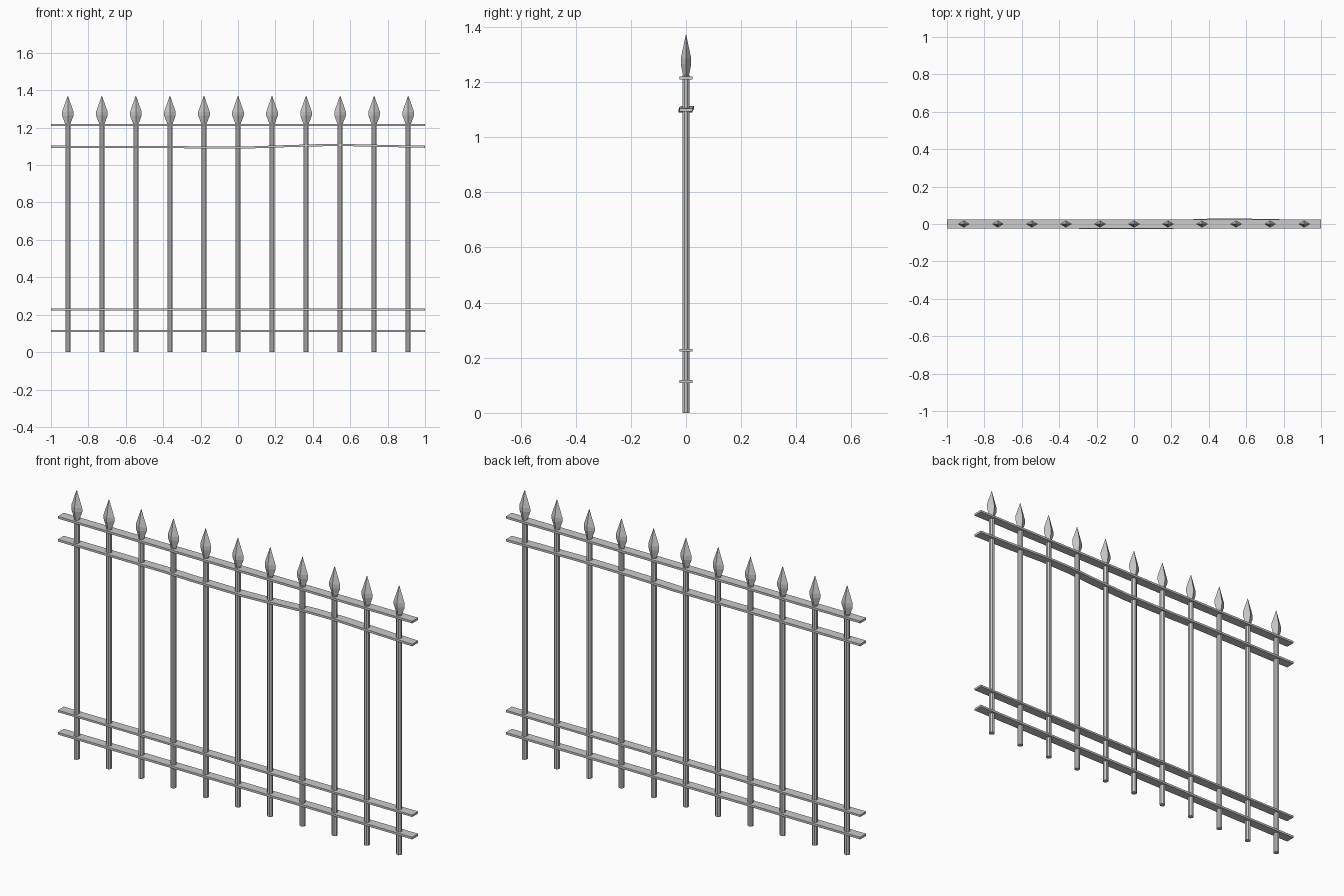
import bpy, bmesh, math

if "Cube" in bpy.data.objects:
    bpy.data.objects.remove(bpy.data.objects["Cube"])

def make_object(name, bm):
    bmesh.ops.recalc_face_normals(bm, faces=bm.faces)
    mesh = bpy.data.meshes.new(name)
    bm.to_mesh(mesh)
    bm.free()
    obj = bpy.data.objects.new(name, mesh)
    bpy.context.collection.objects.link(obj)
    return obj

def loft(name, rings):
    """Join equal-sized rings of points with quads and cap both ends."""
    bm = bmesh.new()
    loops = [[bm.verts.new(p) for p in ring] for ring in rings]
    for a, b in zip(loops, loops[1:]):
        n = len(a)
        for i in range(n):
            bm.faces.new((a[i], a[(i + 1) % n], b[(i + 1) % n], b[i]))
    bm.faces.new(loops[0])
    bm.faces.new(loops[-1])
    return make_object(name, bm)

def ring(x, z, rx, ry, sides, turn=0.0):
    angles = [turn + math.tau * i / sides for i in range(sides)]
    return [(x + rx * math.cos(a), ry * math.sin(a), z) for a in angles]

def rail(name, z, path=((-1, 0, 0), (1, 0, 0)), half_depth=0.024, half_height=0.0055):
    """Flat strip along x; path holds x with small y and z offsets."""
    corners = ((-1, -1), (1, -1), (1, 1), (-1, 1))
    return loft(name, [[(x, dy + cy * half_depth, z + dz + cz * half_height)
                        for cy, cz in corners] for x, dy, dz in path])

# Eleven upright bars with flattened diamond spear heads
for i in range(11):
    x = (i - 5) * 0.182
    loft(f"bar_{i + 1}", [ring(x, z, 0.0142, 0.0142, 8, math.pi / 8) for z in (0, 1.225)])
    profile = ((1.215, 0.012, 0.009), (1.265, 0.031, 0.019),
               (1.285, 0.031, 0.019), (1.37, 0.001, 0.001))
    loft(f"spear_head_{i + 1}", [ring(x, z, rx, ry, 4) for z, rx, ry in profile])

# Straight rails
rail("bottom_rail", 0.113)
rail("lower_rail", 0.227, half_height=0.005)
rail("top_rail", 1.215)

# Slightly bent upper rail
rail("bent_upper_rail", 1.098, (
    (-1, 0, 0), (-0.4, 0, -0.001), (-0.25, -0.002, -0.003), (0.05, -0.003, -0.004),
    (0.25, -0.001, 0.003), (0.42, 0.005, 0.008), (0.58, 0.005, 0.009), (0.8, 0.001, 0.004), (1, 0, 0)))
